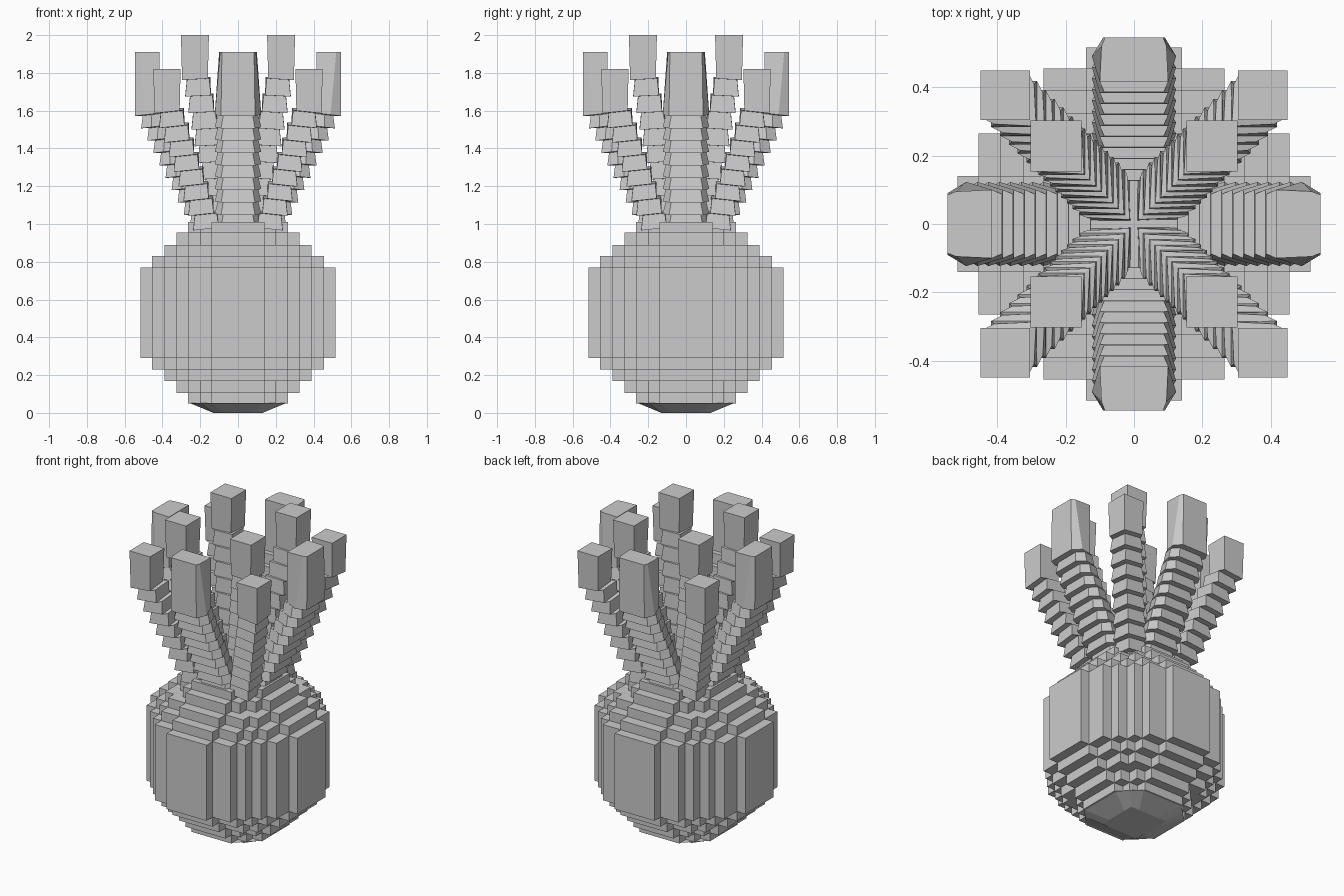
import bpy, bmesh, math
from mathutils import Vector

if "Cube" in bpy.data.objects:
    bpy.data.objects.remove(bpy.data.objects["Cube"])


def finish(name, bm):
    bmesh.ops.remove_doubles(bm, verts=bm.verts, dist=1e-5)
    bmesh.ops.recalc_face_normals(bm, faces=bm.faces)
    me = bpy.data.meshes.new(name)
    bm.to_mesh(me)
    bm.free()
    ob = bpy.data.objects.new(name, me)
    bpy.context.collection.objects.link(ob)
    return ob


def loft(name, rings, angle=0.0):
    # Closed skin through a list of equal-length rings
    bm = bmesh.new()
    ca, sa = math.cos(angle), math.sin(angle)
    vs = [[bm.verts.new((x * ca - y * sa, x * sa + y * ca, z)) for x, y, z in r] for r in rings]
    n = len(rings[0])
    for a, b in zip(vs, vs[1:]):
        for i in range(n):
            j = (i + 1) % n
            bm.faces.new((a[i], a[j], b[j], b[i]))
    bm.faces.new(vs[0][::-1])
    bm.faces.new(vs[-1])
    return finish(name, bm)


# Stepped ball: (half height, staircase corners of the quarter plan)
S = [0.14, 0.20, 0.265, 0.325, 0.39, 0.455, 0.515]
CZ = 0.53
LAYERS = [
    (0.24, [(6, 0), (5, 2), (4, 3)]),
    (0.30, [(5, 0), (4, 2), (3, 3)]),
    (0.36, [(4, 0), (3, 2)]),
    (0.425, [(3, 0), (2, 1)]),
    (0.48, [(2, 0), (1, 1)]),
]
gx = [-s for s in S[::-1]] + S
gz = sorted([CZ - h for h, _ in LAYERS] + [CZ + h for h, _ in LAYERS])


def filled(i, j, k):
    if not (0 <= i < len(gx) - 1 and 0 <= j < len(gx) - 1 and 0 <= k < len(gz) - 1):
        return False
    x, y = abs(gx[i] + gx[i + 1]) / 2, abs(gx[j] + gx[j + 1]) / 2
    z = abs((gz[k] + gz[k + 1]) / 2 - CZ)
    return any(z < h and ((x < S[a] and y < S[b]) or (x < S[b] and y < S[a]))
               for h, steps in LAYERS for a, b in steps)


bm = bmesh.new()
grids = (gx, gx, gz)
for i in range(len(gx) - 1):
    for j in range(len(gx) - 1):
        for k in range(len(gz) - 1):
            if not filled(i, j, k):
                continue
            c = (i, j, k)
            for ax in range(3):
                for side in (0, 1):
                    nb = list(c)
                    nb[ax] += 2 * side - 1
                    if filled(*nb):
                        continue
                    u, v = (ax + 1) % 3, (ax + 2) % 3
                    quad = []
                    for du, dv in ((0, 0), (1, 0), (1, 1), (0, 1)):
                        p = Vector()
                        p[ax] = grids[ax][c[ax] + side]
                        p[u] = grids[u][c[u] + du]
                        p[v] = grids[v][c[v] + dv]
                        quad.append(bm.verts.new(p))
                    bm.faces.new(quad if side else quad[::-1])
finish("stepped_ball", bm)


# Tapered foot under the ball: twelve-sided, ending in a square
def foot_ring(a, b, c, z):
    quarter = [(a, -b), (a, b), (c, c)]
    ring = []
    for _ in range(4):
        ring += [(x, y, z) for x, y in quarter]
        quarter = [(-y, x) for x, y in quarter]
    return ring


loft("foot", [foot_ring(0.13, 0.07, 0.13, 0.0), foot_ring(0.255, 0.14, 0.2, 0.052)])


def leaf(name, angle, section, base, tip, top_z, n, shrink, head_top, tilt):
    # Staircase stem of flared blocks with ledges inside, ending in a tall head
    rings = []

    def ring(sec, r, z, t):
        rings.append([(r + a, b, z - t * a) for a, b in sec])

    dz = (tip[1] - base[1]) / n
    dr = (tip[0] - base[0]) / n
    small = [(a * (0.96 if a < 0 else shrink), b * shrink) for a, b in section]
    for i in range(n):
        r, z = base[0] + dr * i, base[1] + dz * i
        ring(section, r, z, tilt)
        ring(small, r, z + dz, tilt)
    ring(section, tip[0], tip[1], tilt)
    ring(head_top, tip[0], top_z, 0)
    return loft(name, rings, angle)


# Hexagonal section for the straight leaves, squares for the diagonal ones
HEX = [(.065, -.09), (.065, .09), (.01, .123), (-.065, .1), (-.065, -.1), (.01, -.123)]
HEX_TOP = [(.065, -.085), (.065, .085), (.04, .095), (-.065, .1), (-.065, -.1), (.04, -.095)]


def diamond(h):
    d = h * math.sqrt(2)
    return [(d, 0), (0, d), (-d, 0), (0, -d)]


Q = math.sqrt(2)
for i in range(4):
    a = i * math.pi / 2
    leaf(f"side_leaf_{i + 1}", a, HEX, (0.19, 0.99), (0.48, 1.58), 1.91, 9, 0.87, HEX_TOP, 0.12)
    d = a + math.pi / 4
    leaf(f"outer_corner_leaf_{i + 1}", d, diamond(0.067), (0.17 * Q, 0.98), (0.376 * Q, 1.6),
         1.82, 8, 0.87, diamond(0.072), 0.15)
    leaf(f"inner_corner_leaf_{i + 1}", d, diamond(0.068), (0.078 * Q, 0.98), (0.228 * Q, 1.77),
         2.0, 9, 0.87, diamond(0.074), 0.08)
